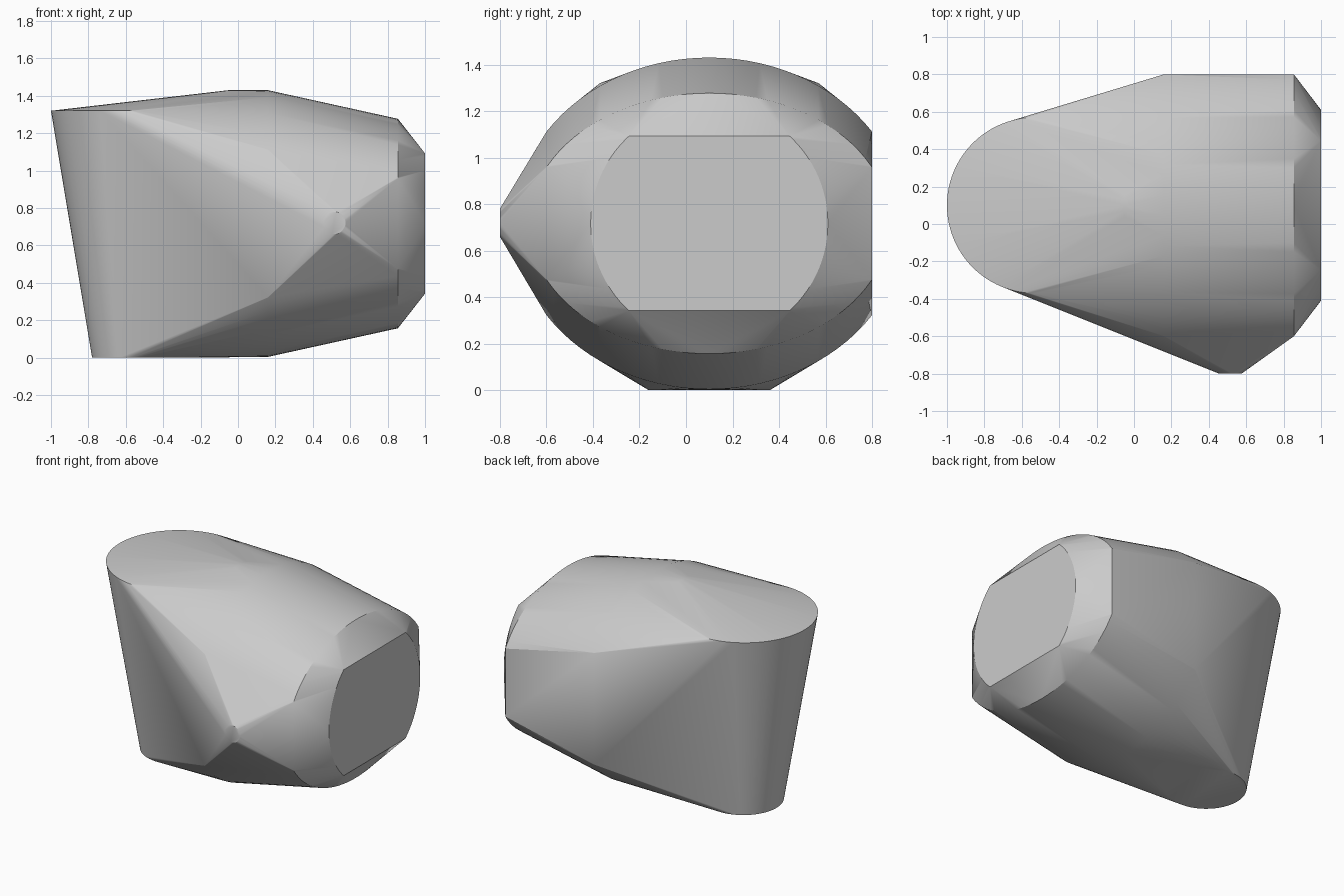
import bpy, bmesh, math
from mathutils import Vector

cube = bpy.data.objects.get("Cube")
if cube:
    bpy.data.objects.remove(cube, do_unlink=True)

CY, CZ = 0.10, 0.717   # shared axis of the body


def ring(center, u, v, ru, rv, cut_u=9, cut_v=9, n=96):
    """Ellipse in the u/v plane, with straight sides beyond the cut distances."""
    angles = [2 * math.pi * i / n for i in range(n)]
    if cut_u < ru:
        angles += [s * math.acos(cut_u / ru) + o for s in (1, -1) for o in (0, math.pi)]
    if cut_v < rv:
        angles += [s * math.asin(cut_v / rv) + o for s in (1, -1) for o in (0, math.pi)]
    pts = []
    for a in angles:
        p, q = ru * math.cos(a), rv * math.sin(a)
        if abs(p) <= cut_u + 1e-5 and abs(q) <= cut_v + 1e-5:
            pts.append(Vector(center) + Vector(u) * p + Vector(v) * q)
    return pts


X, Y, Z = (1, 0, 0), (0, 1, 0), (0, 0, 1)
profiles = [
    ring((-0.53, CY, 1.32), X, Y, 0.47, 0.47),                 # upper rim
    ring((-0.52, CY, 0), X, Y, 0.26, 0.26),                    # foot
    ring((-0.05, CY, CZ), Y, Z, 0.45, 0.713),                  # crown
    ring((0.16, CY, CZ), Y, Z, 0.84, 0.713, cut_u=0.70),       # widest section
    ring((0.855, CY, CZ), Y, Z, 0.775, 0.56, cut_u=0.70),      # shoulder
    ring((1.0, CY, CZ), Y, Z, 0.51, 0.51, cut_v=0.375),        # end face
    ring((0.515, -0.80, 0.72), X, Z, 0.06, 0.06, n=32),        # front tip
]

# Skin all profiles with one tight convex shell
bm = bmesh.new()
for profile in profiles:
    for p in profile:
        bm.verts.new(p)
bmesh.ops.remove_doubles(bm, verts=bm.verts, dist=0.0005)
bmesh.ops.convex_hull(bm, input=bm.verts)
bmesh.ops.delete(bm, geom=[v for v in bm.verts if not v.link_faces], context='VERTS')
bmesh.ops.dissolve_limit(bm, angle_limit=math.radians(0.3),
                         verts=bm.verts, edges=bm.edges)
bmesh.ops.recalc_face_normals(bm, faces=bm.faces)
mesh = bpy.data.meshes.new("shell_body")
bm.to_mesh(mesh)
bm.free()

body = bpy.data.objects.new("shell_body", mesh)
bpy.context.collection.objects.link(body)

# Plain grey
grey = bpy.data.materials.new("light_grey")
grey.use_nodes = True
colour = (0.6, 0.6, 0.6, 1)
grey.diffuse_color = colour
grey.node_tree.nodes["Principled BSDF"].inputs["Base Color"].default_value = colour
mesh.materials.append(grey)

# Smooth curves, crisp creases
bpy.ops.object.select_all(action='DESELECT')
body.select_set(True)
bpy.context.view_layer.objects.active = body
bpy.ops.object.shade_smooth_by_angle(angle=math.radians(30))
